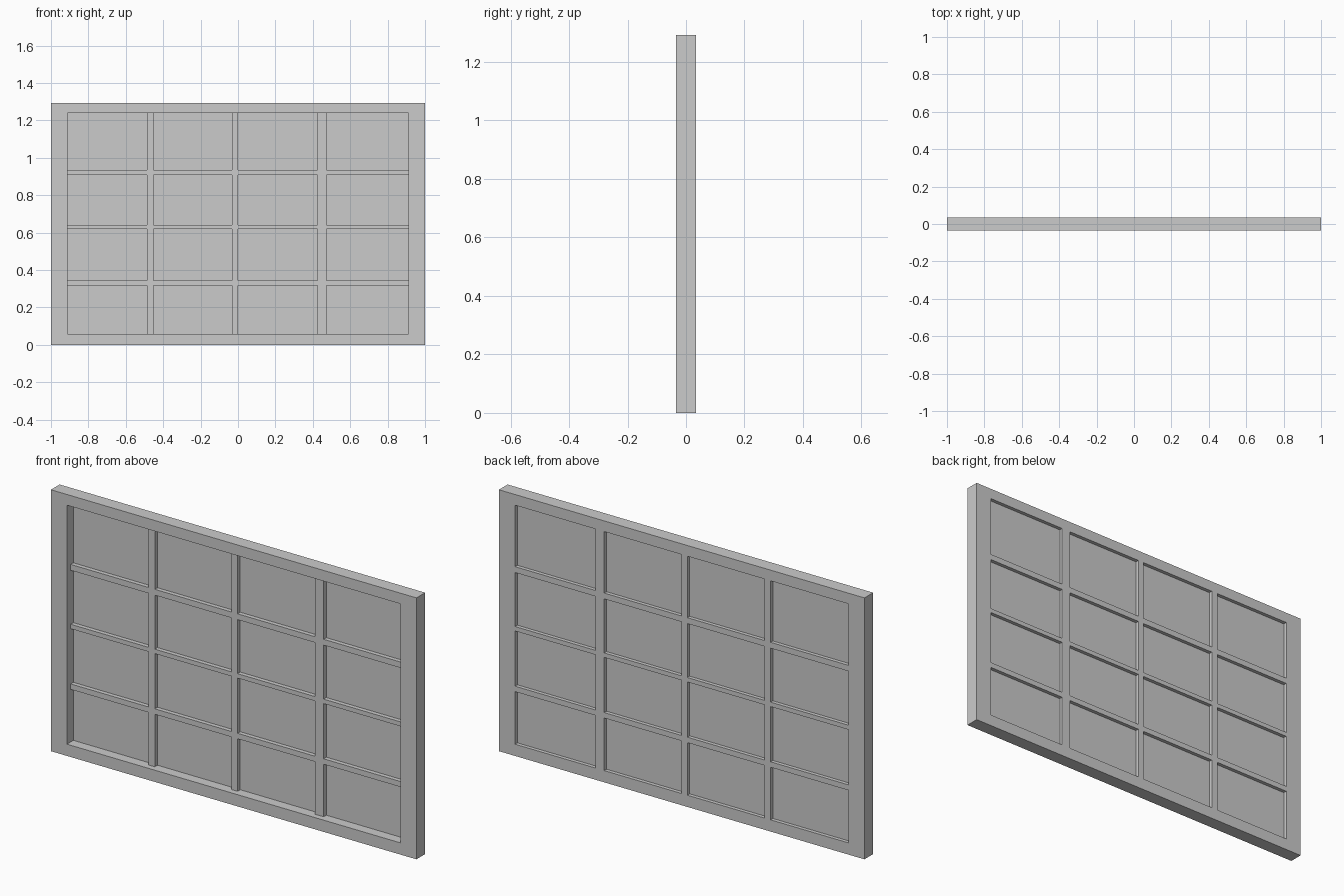
import bpy, bmesh

if "Cube" in bpy.data.objects:
    bpy.data.objects.remove(bpy.data.objects["Cube"])

H = 1.293           # overall height
Y = 0.034           # half depth of the frame
BAR_FRONT = -0.005  # bars sit back from the front of the frame
GLASS_Y = 0.016

# Opening edges with the sides of each glazing bar between them
XS = [-0.912, -0.487, -0.452, -0.031, 0.001, 0.424, 0.472, 0.912]
ZS = [0.058, 0.318, 0.345, 0.618, 0.640, 0.907, 0.936, 1.240]


def grid_part(name, xs, zs, keep, y0, y1=None):
    """Make the kept cells of an x/z grid at y0, extruded to y1 if given."""
    bm = bmesh.new()
    v = [[bm.verts.new((x, y0, z)) for z in zs] for x in xs]
    for i in range(len(xs) - 1):
        for j in range(len(zs) - 1):
            if keep(i, j):
                bm.faces.new((v[i][j], v[i + 1][j], v[i + 1][j + 1], v[i][j + 1]))
    bmesh.ops.delete(bm, geom=[p for p in bm.verts if not p.link_faces], context='VERTS')
    if y1 is not None:
        res = bmesh.ops.extrude_face_region(bm, geom=bm.faces[:], use_keep_orig=True)
        moved = [g for g in res["geom"] if isinstance(g, bmesh.types.BMVert)]
        bmesh.ops.translate(bm, verts=moved, vec=(0, y1 - y0, 0))
        bmesh.ops.recalc_face_normals(bm, faces=bm.faces[:])
    mesh = bpy.data.meshes.new(name)
    bm.to_mesh(mesh)
    bm.free()
    obj = bpy.data.objects.new(name, mesh)
    bpy.context.collection.objects.link(obj)
    return obj


# Outer frame: every cell around the single opening
grid_part("window_frame", [-1, XS[0], XS[-1], 1], [0, ZS[0], ZS[-1], H],
          lambda i, j: (i, j) != (1, 1), -Y, Y)

# Glazing bars: the narrow cells, flush with the back of the frame
grid_part("glazing_bars", XS, ZS, lambda i, j: i % 2 or j % 2, BAR_FRONT, Y)

# Glass panes: the wide cells, as thin sheets
grid_part("glass_panes", XS, ZS, lambda i, j: i % 2 == 0 and j % 2 == 0, GLASS_Y)
